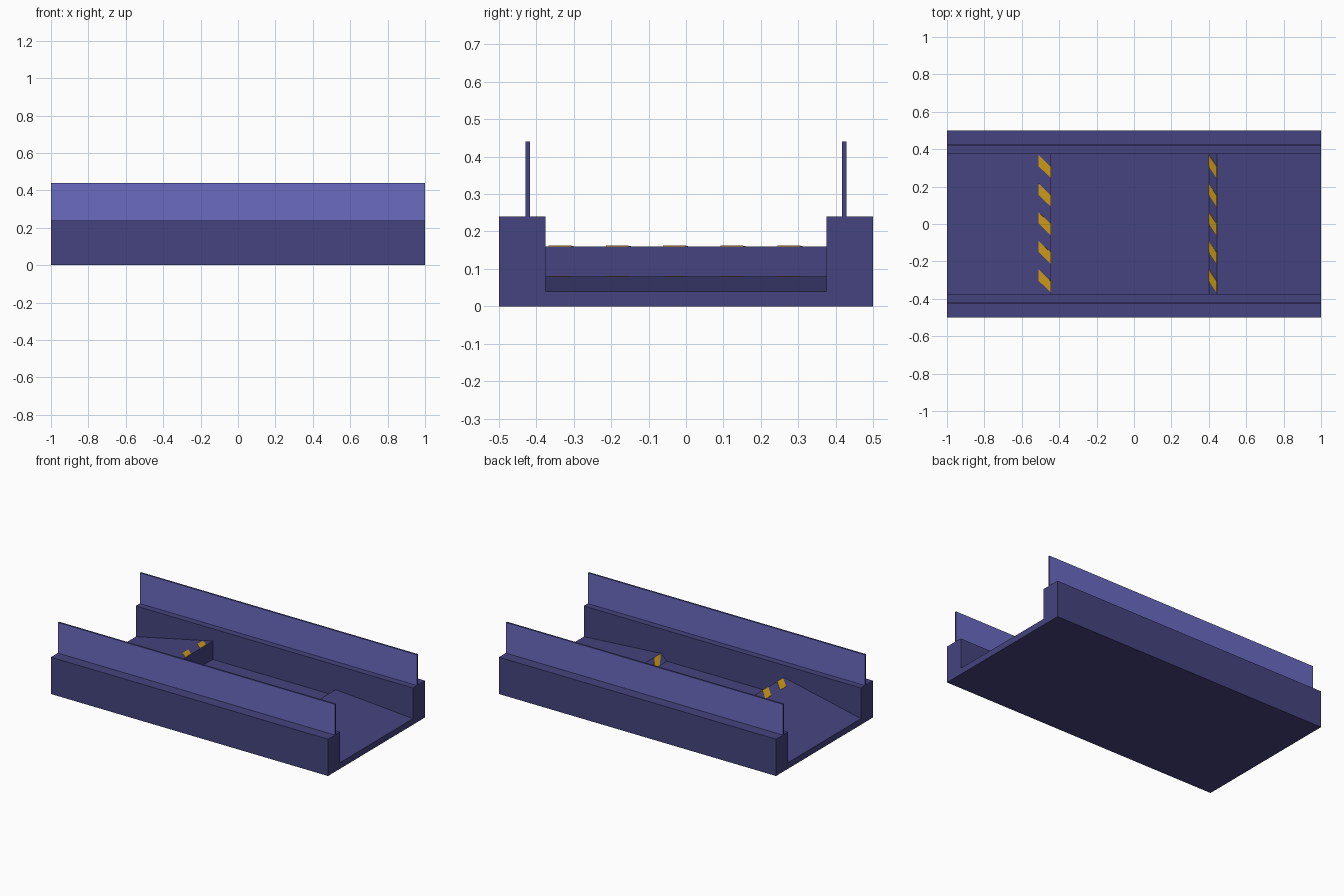
import bpy, bmesh
from mathutils import Vector

cube = bpy.data.objects.get("Cube")
if cube:
    bpy.data.objects.remove(cube, do_unlink=True)


def material(name, rgb):
    m = bpy.data.materials.new(name)
    m.use_nodes = True
    m.diffuse_color = (*rgb, 1)
    m.node_tree.nodes["Principled BSDF"].inputs["Base Color"].default_value = (*rgb, 1)
    return m


NAVY = material("dark indigo", (0.059, 0.057, 0.21))
PANEL = material("light indigo", (0.145, 0.145, 0.54))
YELLOW = material("warning yellow", (0.58, 0.31, 0.008))


def add_prism(bm, points, offset):
    """Closed prism: a polygon swept along an offset vector."""
    base = bm.faces.new([bm.verts.new(p) for p in points])
    swept = bmesh.ops.extrude_face_region(bm, geom=[base], use_keep_orig=True)
    verts = [g for g in swept["geom"] if isinstance(g, bmesh.types.BMVert)]
    bmesh.ops.translate(bm, verts=verts, vec=offset)


def finish(bm, name, *mats):
    bmesh.ops.recalc_face_normals(bm, faces=bm.faces)
    mesh = bpy.data.meshes.new(name)
    bm.to_mesh(mesh)
    bm.free()
    for m in mats:
        mesh.materials.append(m)
    obj = bpy.data.objects.new(name, mesh)
    bpy.context.collection.objects.link(obj)
    return obj


FLOOR, WALL, TOP = 0.04, 0.24, 0.44
INNER, OUTER = 0.375, 0.5

# Channel: a U-shaped section running the full length
half = [(OUTER, 0), (OUTER, WALL), (INNER, WALL), (INNER, FLOOR)]
section = half + [(-y, z) for y, z in reversed(half)]
bm = bmesh.new()
add_prism(bm, [(-1, y, z) for y, z in section], Vector((2, 0, 0)))
finish(bm, "channel", NAVY)

# Side panels: light broad faces, dark rims
for side, name in ((1, "back_panel"), (-1, "front_panel")):
    bm = bmesh.new()
    rect = [(-1, WALL), (1, WALL), (1, TOP), (-1, TOP)]
    add_prism(bm, [(x, side * 0.417, z) for x, z in rect], Vector((0, side * 0.012, 0)))
    panel = finish(bm, name, NAVY, PANEL)
    for face in panel.data.polygons:
        face.material_index = int(abs(face.normal.y) > 0.9)

# Ramps: a tall one with a sheer drop, a low one with a bevelled lip
TALL = [(-1, FLOOR), (-0.444, 0.16), (-0.444, FLOOR)]
LOW = [(1, FLOOR), (0.443, 0.08), (0.4, FLOOR)]
for name, profile in (("tall_ramp", TALL), ("low_ramp", LOW)):
    bm = bmesh.new()
    add_prism(bm, [(x, -INNER, z) for x, z in profile], Vector((0, 2 * INNER, 0)))
    finish(bm, name, NAVY)


# Warning stripes: slanted thin plates on a sloping strip
def stripes(name, low, high):
    bm = bmesh.new()
    a, b = Vector((low[0], 0, low[1])), Vector((high[0], 0, high[1]))
    normal = (b - a).cross(Vector((0, 1, 0))).normalized()
    if normal.z < 0:
        normal.negate()
    for i in range(5):
        y = 0.37 - 0.153 * i
        corners = [(a, y), (a, y - 0.06), (b, y - 0.125), (b, y - 0.065)]
        add_prism(bm, [p + Vector((0, t, 0)) for p, t in corners], normal * 0.002)
    finish(bm, name, YELLOW)


start, crest = Vector(TALL[0]), Vector(TALL[1])
stripes("tall_ramp_stripes", start.lerp(crest, 0.88), crest)
stripes("low_ramp_stripes", LOW[2], LOW[1])
